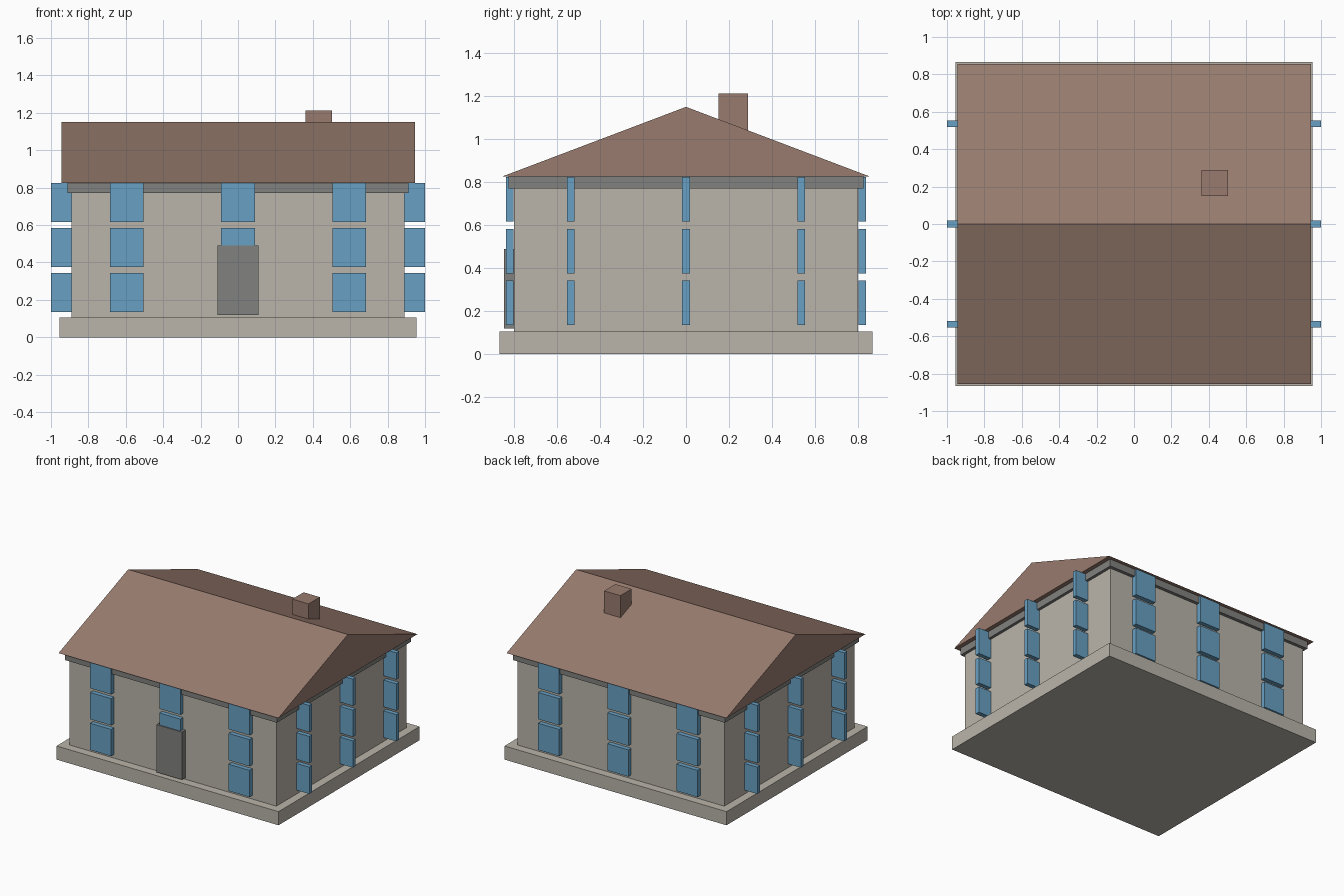
import bpy

if "Cube" in bpy.data.objects:
    bpy.data.objects.remove(bpy.data.objects["Cube"])


def material(name, rgb):
    def lin(c):
        c /= 255
        return c / 12.92 if c <= 0.04045 else ((c + 0.055) / 1.055) ** 2.4
    m = bpy.data.materials.new(name)
    m.diffuse_color = (*[lin(c) for c in rgb], 1)
    m.use_nodes = True
    m.node_tree.nodes["Principled BSDF"].inputs["Base Color"].default_value = m.diffuse_color
    return m


stone = material("stone", (186, 181, 170))
trim = material("grey_trim", (129, 129, 127))
glass = material("blue_glass", (104, 160, 195))
tile = material("brown_tile", (152, 123, 110))


def mesh(name, verts, faces, mat):
    me = bpy.data.meshes.new(name)
    me.from_pydata(verts, [], faces)
    me.materials.append(mat)
    ob = bpy.data.objects.new(name, me)
    bpy.context.collection.objects.link(ob)
    return ob


def box(name, x, y, z, mat):
    verts = [(a, b, c) for a in x for b in y for c in z]
    faces = [(0, 1, 3, 2), (4, 6, 7, 5), (0, 4, 5, 1),
             (2, 3, 7, 6), (0, 2, 6, 4), (1, 5, 7, 3)]
    return mesh(name, verts, faces, mat)


# Stacked body
box("plinth", (-0.955, 0.955), (-0.866, 0.866), (0, 0.106), stone)
box("walls", (-0.89, 0.89), (-0.80, 0.80), (0.106, 0.79), stone)
box("cornice", (-0.912, 0.912), (-0.825, 0.825), (0.77, 0.826), trim)

# Gable roof prism, ridge along x
rx, ry, z0, z1 = 0.945, 0.855, 0.826, 1.15
mesh("roof",
     [(s * rx, y, z) for s in (-1, 1) for y, z in ((-ry, z0), (ry, z0), (0, z1))],
     [(0, 2, 1), (3, 4, 5), (0, 1, 4, 3), (0, 3, 5, 2), (1, 2, 5, 4)], tile)
box("chimney", (0.362, 0.502), (0.15, 0.288), (1.0, 1.212), tile)

# Door on the front
box("door", (-0.11, 0.11), (-0.845, -0.795), (0.12, 0.49), trim)

# Three storeys of windows on all four sides
hw, hd, hh = 0.09, 0.0175, 0.104
for floor, zc in enumerate((0.24, 0.479, 0.72)):
    z = (zc - hh, zc + hh)
    for s in (-1, 1):
        for xc in (-0.595, 0, 0.595):
            if s < 0 and xc == 0 and floor == 0:
                continue  # the door stands here
            y = s * 0.82
            box("window", (xc - hw, xc + hw), (y - hd, y + hd), z, glass)
        for yc in (-0.535, 0, 0.535):
            x = s * 0.91
            box("side_window", (x - hw, x + hw), (yc - hd, yc + hd), z, glass)
